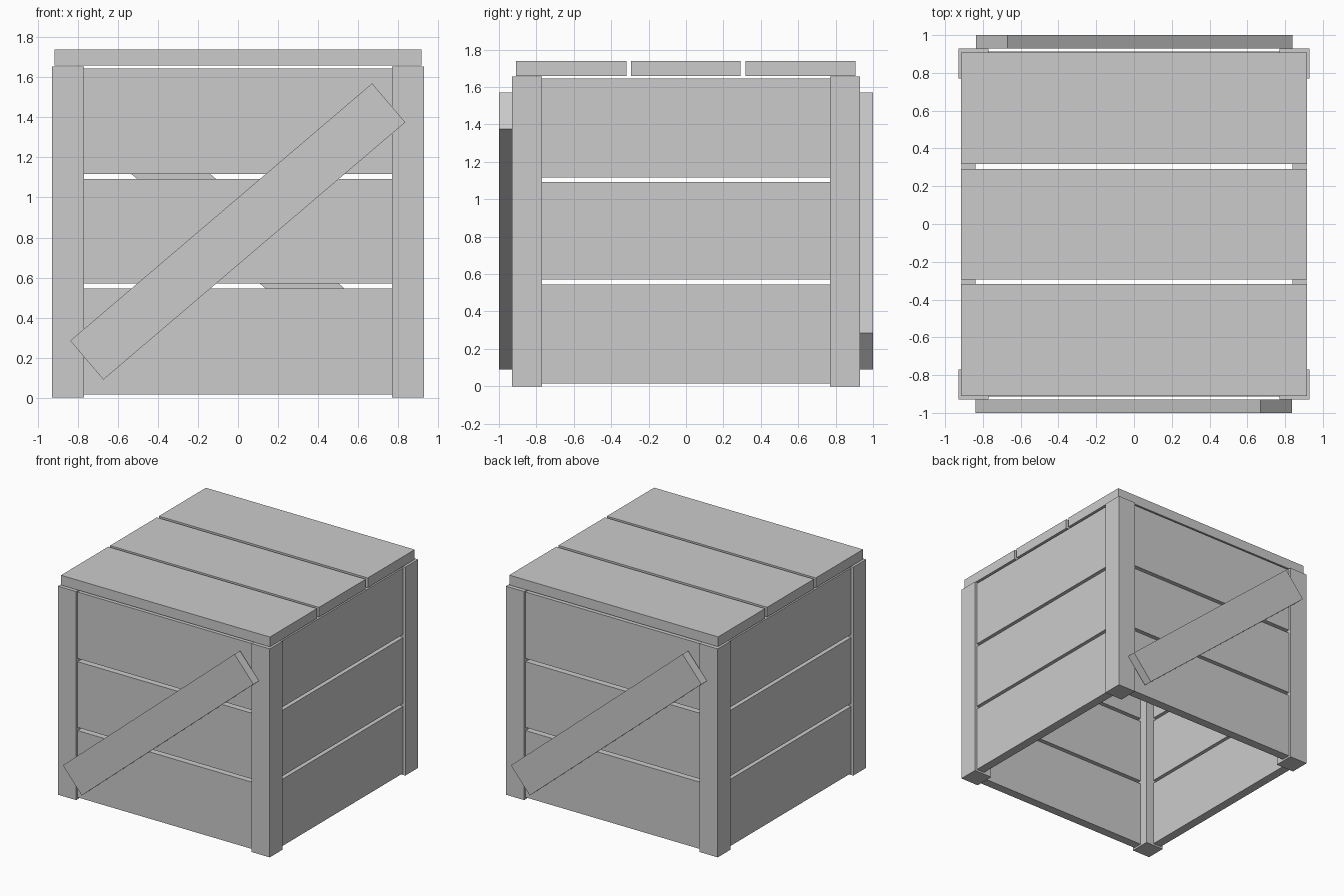
import bpy
from math import atan2, hypot, pi
from mathutils import Matrix, Vector

cube = bpy.data.objects.get("Cube")
if cube:
    bpy.data.objects.remove(cube, do_unlink=True)

GREY = (0.6, 0.6, 0.6, 1)
wood = bpy.data.materials.new("grey_wood")
wood.use_nodes = True
wood.diffuse_color = GREY
wood.node_tree.nodes["Principled BSDF"].inputs["Base Color"].default_value = GREY


def box(name, low, high, turn=Matrix()):
    """Box between two corners, then moved by a matrix."""
    low, high = Vector(low), Vector(high)
    bpy.ops.mesh.primitive_cube_add(size=1)
    obj = bpy.context.object
    obj.name = obj.data.name = name
    obj.data.transform(turn @ Matrix.Translation((low + high) / 2)
                       @ Matrix.Diagonal((*(high - low), 1)))
    obj.data.materials.append(wood)
    return obj


OUT, POST_IN = 0.93, 0.77            # square corner posts
SKIN, SKIN_IN = 0.912, 0.84          # wall planks
ROWS = [(0.015, 0.545), (0.57, 1.092), (1.117, 1.645)]

# Corner posts and wall planks, one set per quarter turn
for i, side in enumerate(("front", "left", "back", "right")):
    turn = Matrix.Rotation(i * pi / 2, 4, "Z")
    box(side + "_corner_post", (POST_IN, -OUT, 0), (OUT, -POST_IN, 1.655), turn)
    for row, (z0, z1) in zip(("lower", "middle", "upper"), ROWS):
        box(f"{side}_{row}_plank", (-0.8, -SKIN, z0), (0.8, -SKIN_IN, z1), turn)

# Lid planks
for name, y0, y1 in (("front", -0.91, -0.318), ("middle", -0.294, 0.292),
                     ("back", 0.318, 0.907)):
    box(name + "_lid_plank", (-0.917, y0, 1.66), (0.917, y1, 1.738))

# Diagonal braces on the front and back
a, b = Vector((-0.755, 0.1875)), Vector((0.7525, 1.4725))
half, centre, width = (b - a).length / 2, (a + b) / 2, hypot(0.165, 0.195) / 2
tilt = Matrix.Translation((centre.x, 0, centre.y)) @ Matrix.Rotation(
    -atan2(b.y - a.y, b.x - a.x), 4, "Y")
for name, angle in (("front", 0), ("back", pi)):
    box(name + "_diagonal_brace", (-half, -1, -width), (half, -OUT, width),
        Matrix.Rotation(angle, 4, "Z") @ tilt)
